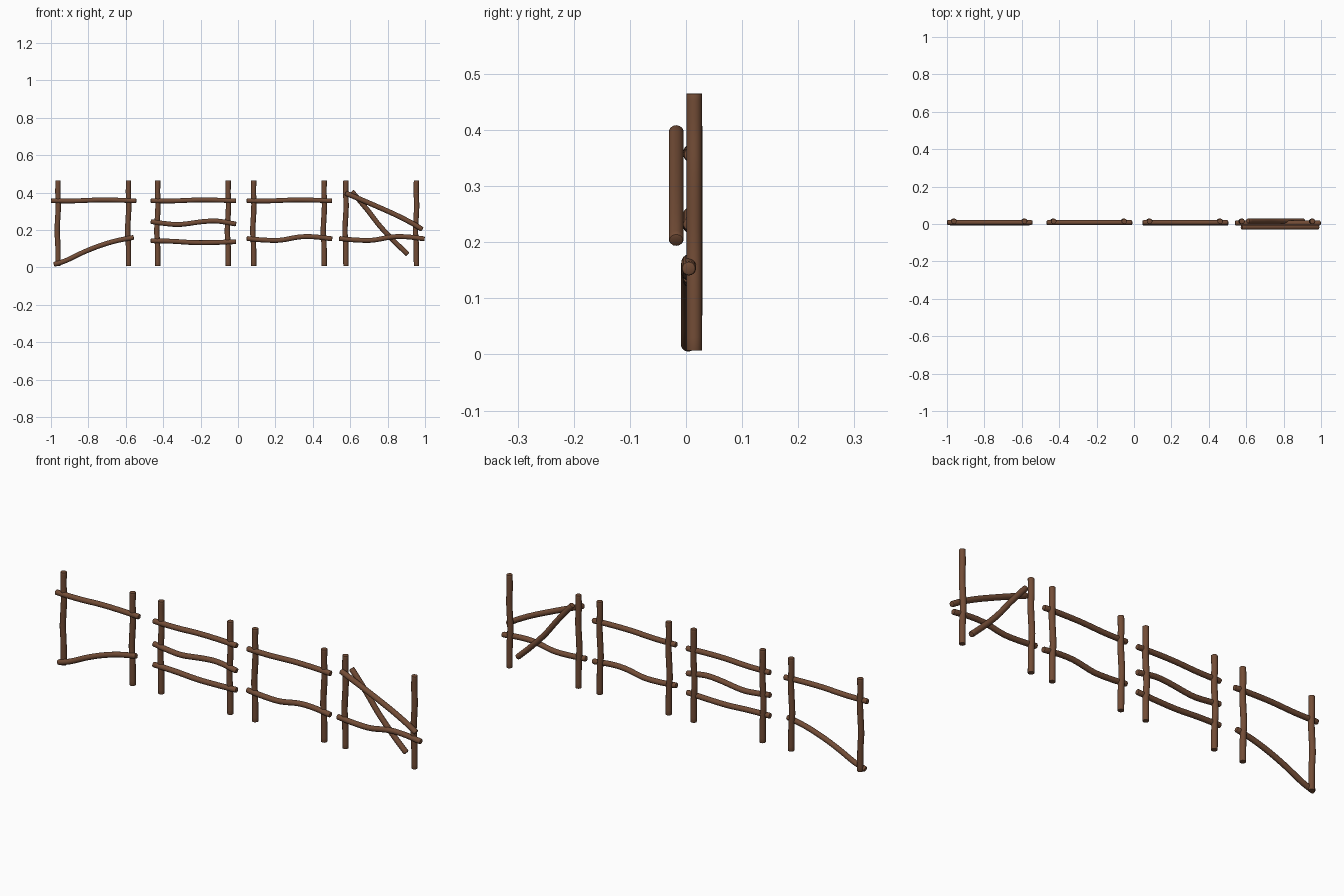
import bpy, bmesh, math
from mathutils import Vector

if "Cube" in bpy.data.objects:
    bpy.data.objects.remove(bpy.data.objects["Cube"])

wood = bpy.data.materials.new("brown_wood")
wood.diffuse_color = (0.17, 0.073, 0.037, 1)
wood.use_nodes = True
wood.node_tree.nodes["Principled BSDF"].inputs["Base Color"].default_value = wood.diffuse_color
SIDES = 14


def smooth_path(pts, steps=5):
    # Catmull-Rom through (x, z) points
    p = [Vector(q) for q in pts]
    p = [p[0] * 2 - p[1]] + p + [p[-1] * 2 - p[-2]]
    out = []
    for i in range(1, len(p) - 2):
        a, b, c, d = p[i - 1:i + 3]
        for s in range(steps):
            t = s / steps
            out.append(0.5 * (2 * b + (c - a) * t + (2 * a - 5 * b + 4 * c - d) * t * t
                              + (3 * b - a - 3 * c + d) * t ** 3))
    out.append(p[-2])
    return out


def log(name, pts, y, r, bevel):
    # round pole swept along a path in the xz plane, with eased ends
    path = smooth_path(pts)
    n = len(path)
    rings = []
    for i, c in enumerate(path):
        t = (path[min(i + 1, n - 1)] - path[max(i - 1, 0)]).normalized()
        if i == 0:
            rings += [(c, t, r - bevel), (c + t * bevel * 0.3, t, r - bevel * 0.3), (c + t * bevel, t, r)]
        elif i == n - 1:
            rings += [(c - t * bevel, t, r), (c - t * bevel * 0.3, t, r - bevel * 0.3), (c, t, r - bevel)]
        else:
            rings.append((c, t, r))
    bm = bmesh.new()
    loops = []
    for c, t, rad in rings:
        ring = []
        for k in range(SIDES):
            a = 2 * math.pi * k / SIDES
            u, v = rad * math.cos(a), rad * math.sin(a)
            ring.append(bm.verts.new((c.x - t.y * u, y + v, c.y + t.x * u)))
        loops.append(ring)
    for a, b in zip(loops, loops[1:]):
        for k in range(SIDES):
            j = (k + 1) % SIDES
            bm.faces.new((a[k], a[j], b[j], b[k]))
    bm.faces.new(loops[0])
    bm.faces.new(loops[-1])
    bmesh.ops.recalc_face_normals(bm, faces=bm.faces)
    me = bpy.data.meshes.new(name)
    bm.to_mesh(me)
    bm.free()
    me.materials.append(wood)
    ob = bpy.data.objects.new(name, me)
    bpy.context.collection.objects.link(ob)
    bpy.ops.object.select_all(action='DESELECT')
    ob.select_set(True)
    bpy.context.view_layer.objects.active = ob
    bpy.ops.object.shade_smooth_by_angle(angle=math.radians(40))


# upright posts, slightly crooked
for i, x in enumerate([-0.963, -0.586, -0.43, -0.053, 0.083, 0.46, 0.576, 0.953]):
    log(f"post_{i + 1}", [(x + 0.001, 0.007), (x, 0.12), (x - 0.004, 0.2),
                          (x + 0.002, 0.32), (x, 0.4), (x + 0.001, 0.465)], 0.0145, 0.0142, 0.001)

# top rails
for i, x in enumerate([-1.0, -0.467, 0.046]):
    log(f"top_rail_{i + 1}", [(x, 0.357), (x + 0.12, 0.356), (x + 0.25, 0.361),
                              (x + 0.36, 0.360), (x + 0.457, 0.356)], 0.008, 0.0128, 0.005)

# lower rails, wavy
log("fallen_rail", [(-0.985, 0.016), (-0.92, 0.037), (-0.83, 0.08), (-0.74, 0.116),
                    (-0.65, 0.143), (-0.557, 0.161)], 0.004, 0.013, 0.005)
log("middle_rail", [(-0.467, 0.246), (-0.39, 0.235), (-0.31, 0.23), (-0.19, 0.245),
                    (-0.11, 0.248), (-0.01, 0.232)], 0.007, 0.013, 0.005)
log("bottom_rail_2", [(-0.467, 0.143), (-0.35, 0.14), (-0.23, 0.133), (-0.12, 0.134),
                      (-0.01, 0.138)], 0.007, 0.013, 0.005)
for i, x in ((3, 0.046), (4, 0.54)):
    log(f"bottom_rail_{i}", [(x, 0.155), (x + 0.09, 0.147), (x + 0.18, 0.146), (x + 0.28, 0.163),
                             (x + 0.36, 0.164), (x + 0.458, 0.153)], 0.005, 0.013, 0.005)

# broken slanted poles in the last bay
log("front_diagonal", [(0.574, 0.398), (0.70, 0.345), (0.84, 0.283), (0.93, 0.237), (0.986, 0.203)],
    -0.0175, 0.0135, 0.005)
log("back_diagonal", [(0.608, 0.407), (0.69, 0.31), (0.76, 0.22), (0.84, 0.135), (0.908, 0.07)],
    0.0165, 0.0135, 0.004)
